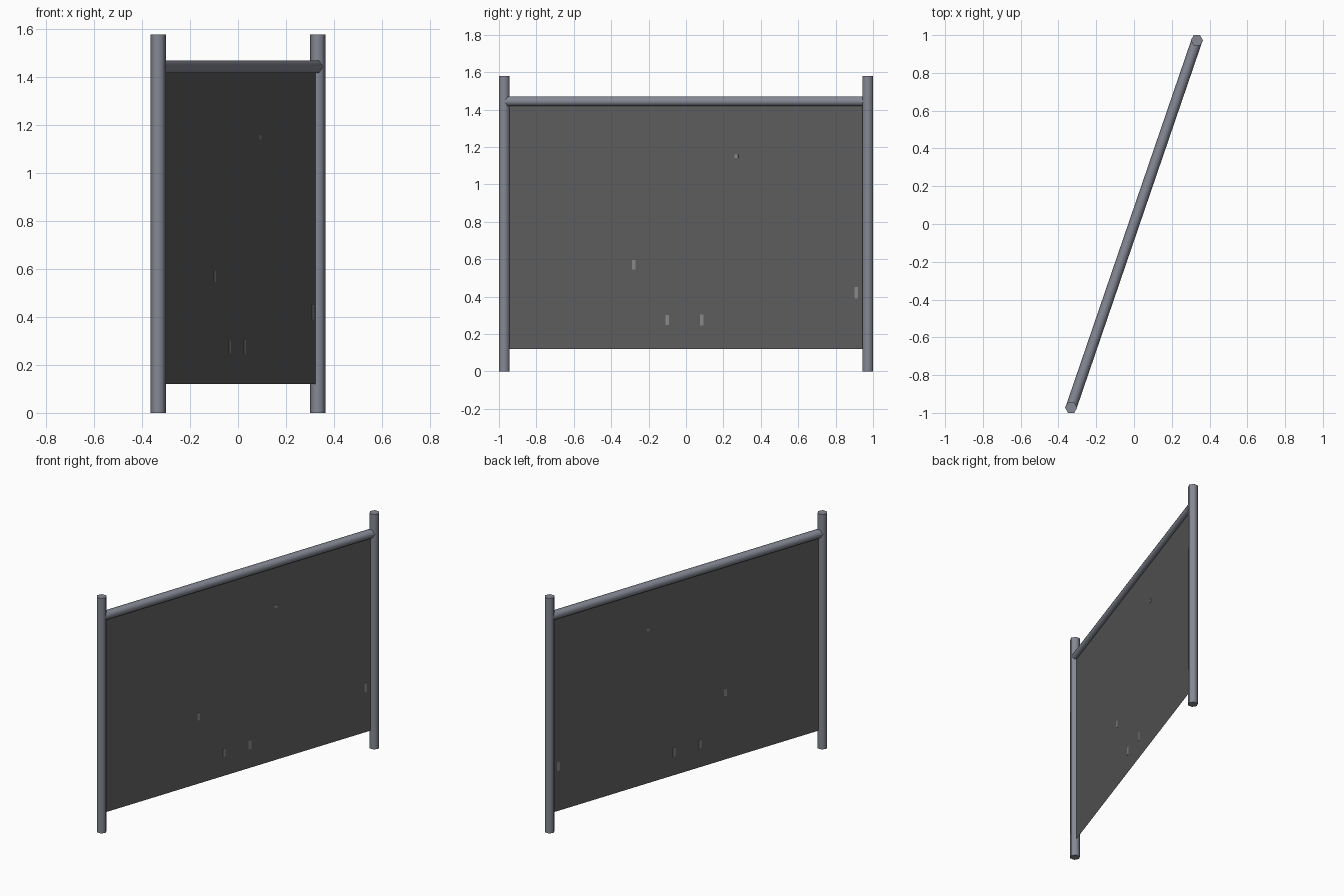
import bpy, bmesh, math
from mathutils import Vector, Matrix

if "Cube" in bpy.data.objects:
    bpy.data.objects.remove(bpy.data.objects["Cube"])

def mat(name, rgb):
    m = bpy.data.materials.new(name)
    m.diffuse_color = (*rgb, 1)
    m.use_nodes = True
    m.node_tree.nodes["Principled BSDF"].inputs["Base Color"].default_value = m.diffuse_color
    return m

STEEL = mat("blue_grey_steel", (0.235, 0.245, 0.295))
MESH = mat("dark_grey_screen", (0.11, 0.11, 0.11))
PATCH = mat("light_grey_patch", (0.25, 0.25, 0.25))

END = Vector((0.333, 0.972, 0))      # post position; the other is mirrored
ALONG = END.normalized()
NORMAL = Vector((ALONG.y, -ALONG.x, 0))

def make(name, bm, material):
    me = bpy.data.meshes.new(name)
    bm.to_mesh(me)
    bm.free()
    me.materials.append(material)
    ob = bpy.data.objects.new(name, me)
    bpy.context.collection.objects.link(ob)
    return ob

def hex_tube(name, start, end, u, r):
    """Six-sided smooth tube with a corner pointing along u."""
    bm = bmesh.new()
    d = (end - start).normalized()
    v = d.cross(u)
    rings = []
    for p in (start, end):
        rings.append([bm.verts.new(p + r * (math.cos(a) * u + math.sin(a) * v))
                      for a in (i * math.pi / 3 for i in range(6))])
    for i in range(6):
        j = (i + 1) % 6
        bm.faces.new((rings[0][i], rings[0][j], rings[1][j], rings[1][i])).smooth = True
    for cap in (bm.faces.new(rings[0][::-1]), bm.faces.new(rings[1])):
        for e in cap.edges:
            e.smooth = False
    make(name, bm, STEEL)

# Posts
for name, s in (("front_post", -1), ("back_post", 1)):
    hex_tube(name, END * s, END * s + Vector((0, 0, 1.578)), Vector((1, 0, 0)), 0.0325)

# Top rail
rz = Vector((0, 0, 1.444))
hex_tube("top_rail", -END + rz, END + rz, NORMAL, 0.029)

# Screen panel between the posts
bm = bmesh.new()
bm.faces.new([bm.verts.new(END * s + Vector((0, 0, z)))
              for s, z in ((-1, 0.12), (1, 0.12), (1, 1.444), (-1, 1.444))])
make("screen_panel", bm, MESH)

# Small light patches showing on both sides of the screen
bm = bmesh.new()
rot = Matrix.Rotation(math.atan2(ALONG.y, ALONG.x), 4, 'Z')
for y, z, h in ((-0.28, 0.57, 0.05), (-0.1, 0.275, 0.055), (0.085, 0.275, 0.06),
                (0.91, 0.42, 0.06), (0.27, 1.15, 0.02)):
    m = Matrix.Translation(ALONG * (y / ALONG.y) + Vector((0, 0, z))) @ rot
    bmesh.ops.create_cube(bm, size=1, matrix=m @ Matrix.Diagonal((0.02, 0.003, h, 1)))
make("screen_patches", bm, PATCH)
